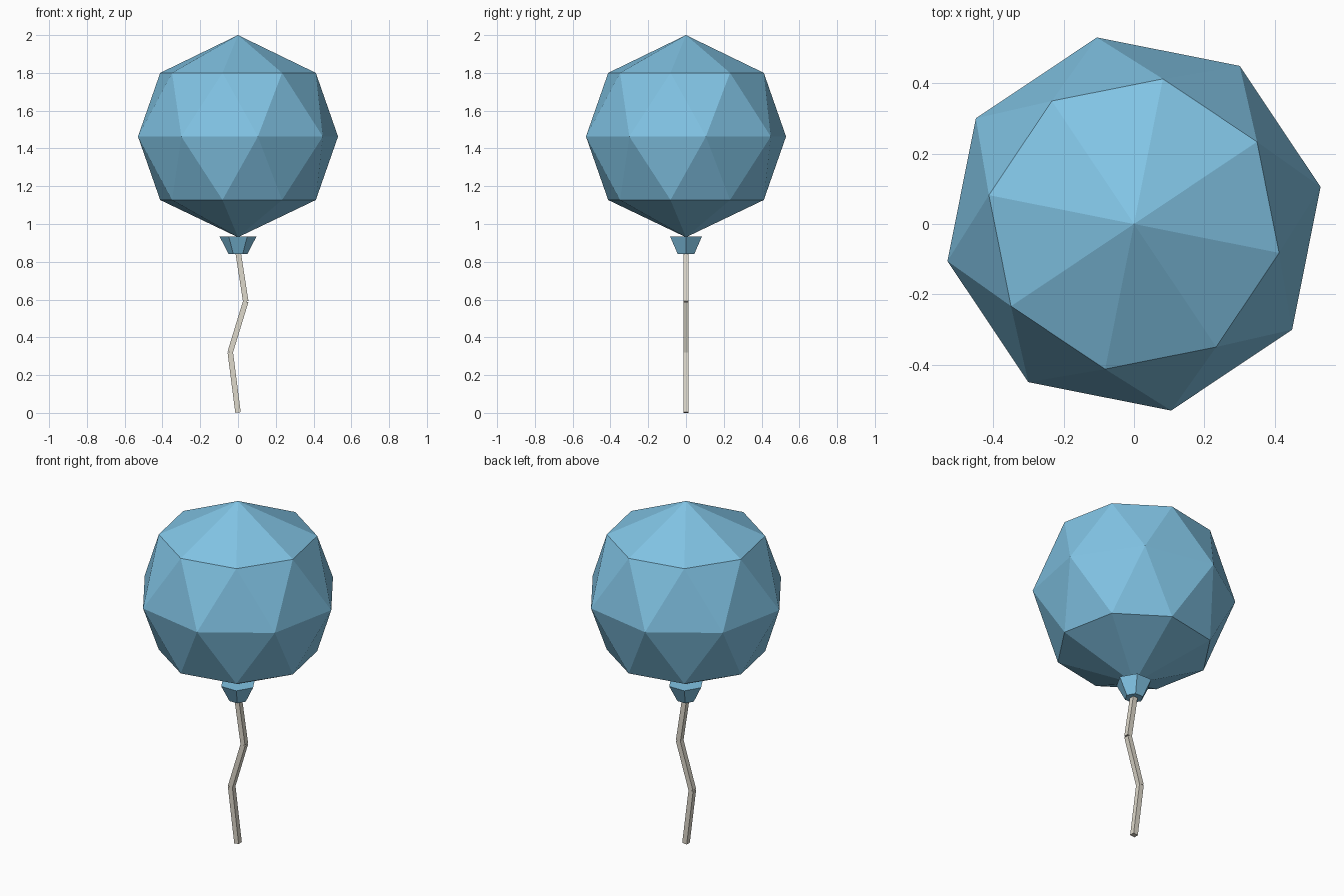
import bpy, bmesh
from math import cos, sin, pi, radians
from mathutils import Vector

if "Cube" in bpy.data.objects:
    bpy.data.objects.remove(bpy.data.objects["Cube"])


def material(name, rgb):
    m = bpy.data.materials.new(name)
    m.diffuse_color = (*rgb, 1)
    m.use_nodes = True
    m.node_tree.nodes["Principled BSDF"].inputs["Base Color"].default_value = m.diffuse_color
    return m


BLUE = material("balloon_blue", (0.22, 0.55, 0.78))
BEIGE = material("string_beige", (0.73, 0.69, 0.60))


def ring(n, radius, z, start):
    return [(radius * cos(start + 2 * pi * i / n), radius * sin(start + 2 * pi * i / n), z)
            for i in range(n)]


def hull(name, points, mat):
    """Flat-shaded convex solid around the points."""
    bm = bmesh.new()
    for p in points:
        bm.verts.new(p)
    bmesh.ops.convex_hull(bm, input=bm.verts[:])
    bmesh.ops.recalc_face_normals(bm, faces=bm.faces[:])
    me = bpy.data.meshes.new(name)
    bm.to_mesh(me)
    bm.free()
    me.materials.append(mat)
    ob = bpy.data.objects.new(name, me)
    bpy.context.collection.objects.link(ob)
    return ob


# Balloon: three eight-sided rings, each turned half a step, closed by two poles
twist = radians(11.25)
hull("balloon", [(0, 0, 2.0), (0, 0, 0.93)]
     + ring(8, 0.42, 1.80, -twist)
     + ring(8, 0.54, 1.463, twist)
     + ring(8, 0.42, 1.127, -twist), BLUE)

# Knot: six-sided flare, wide end up
hull("knot", ring(6, 0.098, 0.935, 0) + ring(6, 0.05, 0.84, 0), BLUE)

# String: three straight square lengths in a zigzag
path = [(0, 0.002), (-0.041, 0.322), (0.041, 0.59), (-0.001, 0.86)]
half = 0.0145
for i, (a, b) in enumerate(zip(path, path[1:]), 1):
    a, b = Vector((a[0], 0, a[1])), Vector((b[0], 0, b[1]))
    d = (b - a).normalized()
    side, depth = Vector((d.z, 0, -d.x)) * half, Vector((0, half, 0))
    hull(f"string_{i}", [p + side * s + depth * t
                         for p in (a, b) for s in (-1, 1) for t in (-1, 1)], BEIGE)
